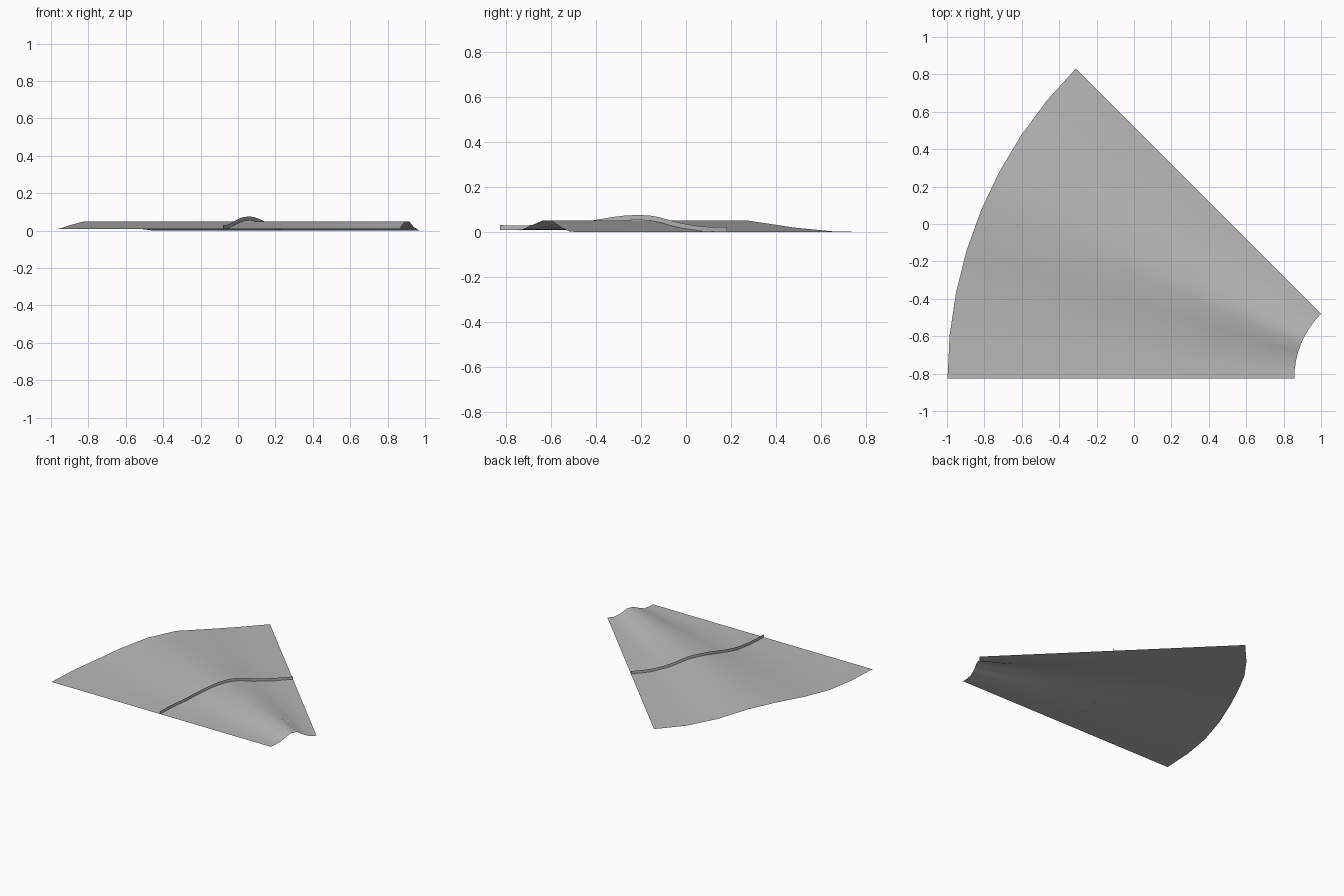
import bpy
import math

cube = bpy.data.objects.get("Cube")
if cube:
    bpy.data.objects.remove(cube, do_unlink=True)

# Fan-shaped sheet: pivot, radii and spread
CX, CY = 1.345, -0.825
INNER, OUTER, FENCE = 0.488, 2.342, 1.425
SPREAD = math.radians(45)
# Ridge heights, evenly spaced round the fan
RIDGE = [0.008, 0.008, 0.011, 0.03, 0.05, 0.05, 0.02, 0.002, 0.0]
STEPS = len(RIDGE) - 1


def make_material(name, value):
    mat = bpy.data.materials.new(name)
    mat.use_nodes = True
    colour = (value, value, value, 1)
    mat.diffuse_color = colour
    bsdf = mat.node_tree.nodes["Principled BSDF"]
    bsdf.inputs["Base Color"].default_value = colour
    bsdf.inputs["Roughness"].default_value = 0.9
    return mat


def height(t):
    """Ridge height at t from 0 to 1, eased through the profile points."""
    f = t * STEPS
    i = min(int(f), STEPS - 1)
    u = f - i
    a, b, c, d = (RIDGE[min(max(k, 0), STEPS)] for k in range(i - 1, i + 3))
    return b + u / 2 * (c - a + u * (2*a - 5*b + 4*c - d + u * (3*(b - c) + d - a)))


def point(radius, t, lift=0.0):
    angle = math.pi - SPREAD * t
    return (CX + radius * math.cos(angle), CY + radius * math.sin(angle),
            max(height(t), 0) + lift)


def make_grid(name, rows, mat):
    """Skin a list of equally long point rows."""
    n = len(rows[0])
    verts = [p for row in rows for p in row]
    faces = [(r * n + i, r * n + i + 1, (r + 1) * n + i + 1, (r + 1) * n + i)
             for r in range(len(rows) - 1) for i in range(n - 1)]
    mesh = bpy.data.meshes.new(name)
    mesh.from_pydata(verts, [], faces)
    mesh.materials.append(mat)
    obj = bpy.data.objects.new(name, mesh)
    bpy.context.collection.objects.link(obj)
    mesh.shade_smooth()
    return obj


grey = make_material("matte grey", 0.48)

# Ridged sheet, swept from the outer arc in to the inner arc
BANDS = 6
radii = [INNER + (OUTER - INNER) * k / BANDS for k in range(BANDS + 1)]
make_grid("ridged_sheet",
          [[point(r, i / STEPS) for i in range(STEPS + 1)] for r in reversed(radii)],
          grey)

# Thin upright strip following the ridge halfway along
STRIP = STEPS * 3
make_grid("upright_strip",
          [[point(FENCE, i / STRIP, lift) for i in range(STRIP + 1)]
           for lift in (0.022, 0.0)],
          grey)
